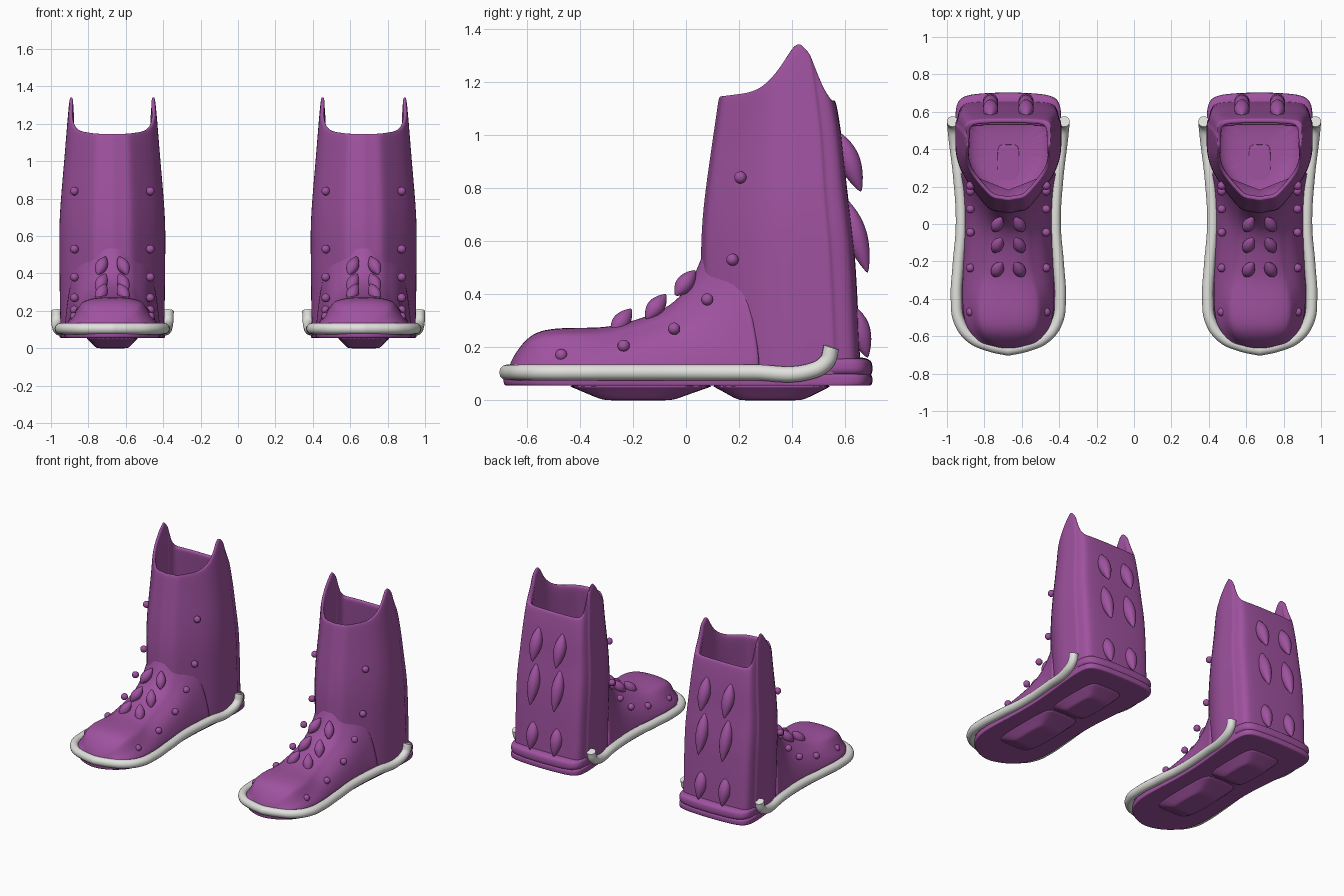
import bpy, bmesh, math
from mathutils import Vector

cube = bpy.data.objects.get("Cube")
if cube:
    bpy.data.objects.remove(cube, do_unlink=True)


def material(name, color):
    m = bpy.data.materials.new(name)
    m.use_nodes = True
    m.diffuse_color = color
    m.node_tree.nodes["Principled BSDF"].inputs["Base Color"].default_value = color
    return m


PURPLE = material("purple shell", (0.35, 0.085, 0.35, 1))
WHITE = material("pale grey rail", (0.75, 0.75, 0.72, 1))
CENTRE = 0.672


def lerp_table(table, t):
    if t <= table[0][0]:
        return table[0][1]
    for (a, p), (b, q) in zip(table, table[1:]):
        if t <= b:
            return p + (q - p) * (t - a) / (b - a)
    return table[-1][1]


def place(name, data, mat):
    """Add the same part to both boots."""
    data.materials.append(mat)
    for side, x in (("left", CENTRE), ("right", -CENTRE)):
        ob = bpy.data.objects.new(side + "_" + name, data)
        ob.location.x = x
        bpy.context.collection.objects.link(ob)
        yield ob


def loft(name, rings, closed=True, cap_start=True, cap_end=True, subdiv=2):
    bm = bmesh.new()
    rows = [[bm.verts.new(p) for p in r] for r in rings]
    n = len(rows[0])
    for a, b in zip(rows, rows[1:]):
        for i in range(n if closed else n - 1):
            j = (i + 1) % n
            bm.faces.new((a[i], a[j], b[j], b[i]))
    if cap_start:
        bm.faces.new(rows[0])
    if cap_end:
        bm.faces.new(rows[-1])
    bmesh.ops.recalc_face_normals(bm, faces=bm.faces)
    for f in bm.faces:
        f.smooth = True
    me = bpy.data.meshes.new(name)
    bm.to_mesh(me)
    bm.free()
    for ob in place(name, me, PURPLE):
        if subdiv:
            mod = ob.modifiers.new("Smooth", "SUBSURF")
            mod.levels = mod.render_levels = subdiv


def mirrored(half):
    """Close a half outline whose first and last points lie on the middle."""
    return half + [(-p[0],) + tuple(p[1:]) for p in half[-2:0:-1]]


# Shaft: hollow shell with a pointed front, a rear panel and two high side tips
HALF = [(0, 0), (.15, .025), (.33, .03), (.45, .09), (.58, .17), (.72, .26),
        (.88, .38), (.97, .5), (1, .6), (1, .68), (1, .75), (1, .8), (1, .84),
        (.965, .85), (.95, .92), (.88, .975), (.7, .99), (.35, 1), (0, 1)]
WIDTH = [(.06, .275), (.2, .28), (.7, .285), (.85, .27), (1.15, .245), (1.33, .23)]
FRONT = [(.06, .06), (.55, .05), (.7, .055), (1.14, .12), (1.33, .13)]
BACK = [(.06, .66), (.35, .648), (.6, .635), (.8, .605), (1, .59), (1.15, .56), (1.33, .53)]
RIM = [(.12, 1.145), (.24, 1.16), (.3, 1.185), (.36, 1.25), (.42, 1.325),
       (.45, 1.35), (.49, 1.31), (.515, 1.22), (.53, 1.15), (.55, 1.13)]


def shaft_point(u, v, z, inset):
    w = lerp_table(WIDTH, z) - inset
    f = lerp_table(FRONT, z) + inset
    b = lerp_table(BACK, z) - inset
    return (u * w, f + (b - f) * v, z)


def shaft_ring(z, inset=0.0):
    return mirrored([shaft_point(u, v, z, inset) for u, v in HALF])


def rim_ring(inset):
    half = []
    for u, v in HALF:
        z = lerp_table(RIM, shaft_point(u, v, 1.15, 0)[1])
        half.append(shaft_point(u, v, z, inset))
    return mirrored(half)


LEVELS = (.06, .2, .35, .5, .65, .8, .95, 1.08)
shaft = [shaft_ring(z) for z in LEVELS]
shaft += [rim_ring(0), rim_ring(.008), rim_ring(.028)]
shaft += [shaft_ring(z, .03) for z in (1.08, .8, .5, .25)]
shaft += [shaft_ring(.15, .05), shaft_ring(.11, .13)]
loft("shaft", shaft, cap_start=False)

# Foot: sections from the toe to the instep (y, half width, top, top half width, side z)
SECTIONS = [(-.675, .06, .10, .03, .085), (-.66, .12, .15, .07, .12),
            (-.635, .165, .19, .10, .14), (-.6, .2, .235, .125, .15),
            (-.55, .235, .265, .145, .16), (-.47, .25, .274, .155, .17),
            (-.38, .255, .274, .15, .18), (-.29, .252, .276, .13, .195),
            (-.2, .246, .3, .115, .215), (-.1, .24, .335, .11, .25),
            (-.03, .24, .385, .11, .29), (.02, .245, .46, .11, .36),
            (.055, .26, .55, .10, .44), (.075, .27, .6, .09, .5)]
foot = []
for y, w, zt, wt, zs in SECTIONS:
    sweep = max(0, min(1, (y + .2) / .26))
    half = [(0, zt), (wt * .6, zt - .003), (wt, zt - .02), (wt * 1.12, zt - .035),
            (w * .83, zs), (w * .97, min(.13, zs - .01)), (w, .07), (0, .07)]
    foot.append(mirrored([(x, y + sweep * .15 * (x / .2) ** 1.5, z) for x, z in half]))
loft("foot", foot)

# Sole plate and the thicker heel rim
OUTLINE = [(0, -.692), (.06, -.68), (.13, -.65), (.2, -.59), (.245, -.5), (.262, -.38),
           (.25, -.2), (.24, 0), (.25, .2), (.272, .4), (.285, .55), (.28, .64),
           (.25, .685), (.15, .7), (0, .705)]


def outline_ring(z, k=1.0):
    return mirrored([(x * k, y * k, z) for x, y in OUTLINE])


loft("sole", [outline_ring(z, k) for z, k in
              ((.055, .9), (.055, .98), (.057, 1), (.09, 1), (.1, .99), (.1, .9))])
HEEL = [(0, .53), (.2, .53), (.272, .5), (.285, .56), (.28, .64), (.25, .685),
        (.15, .7), (0, .705)]
HEEL_LEVELS = ((.07, 1, 0), (.13, 1, 0), (.15, .99, .004), (.165, .95, .035))
loft("heel_rim", [mirrored([(x * k, y - (d if y > .6 else 0), z) for x, y in HEEL])
                  for z, k, d in HEEL_LEVELS])


# Tread pads under the ball and heel, and the pad inside the heel
def pad(name, levels):
    rings = []
    for z, w, y0, y1 in levels:
        c = .25 * w
        rings.append(mirrored([(0, y0), (w - c, y0), (w, y0 + c),
                               (w, y1 - c), (w - c, y1), (0, y1)]))
        rings[-1] = [(x, y, z) for x, y in rings[-1]]
    loft(name, rings)


pad("ball_tread", [(.06, .15, -.46, .12), (.05, .135, -.43, .09), (.015, .1, -.35, -.01),
                   (0, .085, -.31, -.05), (0, .06, -.27, -.09)])
pad("heel_tread", [(.06, .15, .08, .56), (.05, .135, .11, .54), (.015, .1, .17, .47),
                   (0, .085, .2, .44), (0, .06, .23, .4)])
pad("inner_pad", [(.105, .06, .22, .425), (.116, .06, .22, .425), (.118, .052, .23, .415)])


# Pointed studs on the instep and the rear panel
def spike(name, start, tip, radius):
    start, tip = Vector(start), Vector(tip)
    axis = tip - start
    side = axis.orthogonal().normalized()
    other = axis.normalized().cross(side)
    rings = []
    for t, r in ((0, .1), (.12, .5), (.3, .9), (.5, 1), (.7, .8), (.88, .42), (1, .06)):
        rings.append([start + axis * t + (side * math.cos(a) + other * math.sin(a)) * r * radius
                      for a in (math.tau * i / 12 for i in range(12))])
    loft(name, rings, subdiv=1)


for s in (-1, 1):
    for i, (y, z) in enumerate(((-.23, .295), (-.1, .35), (.01, .44))):
        spike(f"instep_stud_{i}_{s}", (s * .08, y - .05, z - .045),
              (s * .035, y + .025, z + .05), .036)
    for i, (y0, z0, y1, z1) in enumerate(((.575, 1.01, .66, .785), (.6, .76, .685, .48),
                                          (.625, .36, .685, .16))):
        spike(f"rear_stud_{i}_{s}", (s * .095, y0, z0), (s * .095, y1, z1), .045)

# Round rivets along the sides
for s in (-1, 1):
    for i, (y, z) in enumerate(((.205, .84), (.175, .53), (.08, .38),
                                (-.045, .27), (-.235, .205), (-.47, .17))):
        bm = bmesh.new()
        bmesh.ops.create_uvsphere(bm, u_segments=16, v_segments=10, radius=.023)
        bmesh.ops.translate(bm, vec=(s * .203, y, z), verts=bm.verts)
        for f in bm.faces:
            f.smooth = True
        me = bpy.data.meshes.new("rivet")
        bm.to_mesh(me)
        bm.free()
        list(place(f"rivet_{i}_{s}", me, PURPLE))

# Pale tube running round the toe and turning up near the heel
RAIL = [(.299, .548, .2), (.297, .53, .145), (.29, .46, .107), (.265, .25, .105),
        (.251, 0, .105), (.268, -.22, .105), (.278, -.4, .105), (.262, -.52, .105),
        (.2, -.606, .105), (.1, -.652, .105)]
path = RAIL + [(0, -.674, .105)] + [(-x, y, z) for x, y, z in reversed(RAIL)]
curve = bpy.data.curves.new("rail", "CURVE")
curve.dimensions = "3D"
curve.bevel_depth = .03
curve.bevel_resolution = 4
curve.use_fill_caps = True
spline = curve.splines.new("BEZIER")
spline.bezier_points.add(len(path) - 1)
for point, co in zip(spline.bezier_points, path):
    point.co = co
    kind = "VECTOR" if co[0] == 0 else "AUTO"
    point.handle_left_type = point.handle_right_type = kind
list(place("rail", curve, WHITE))
